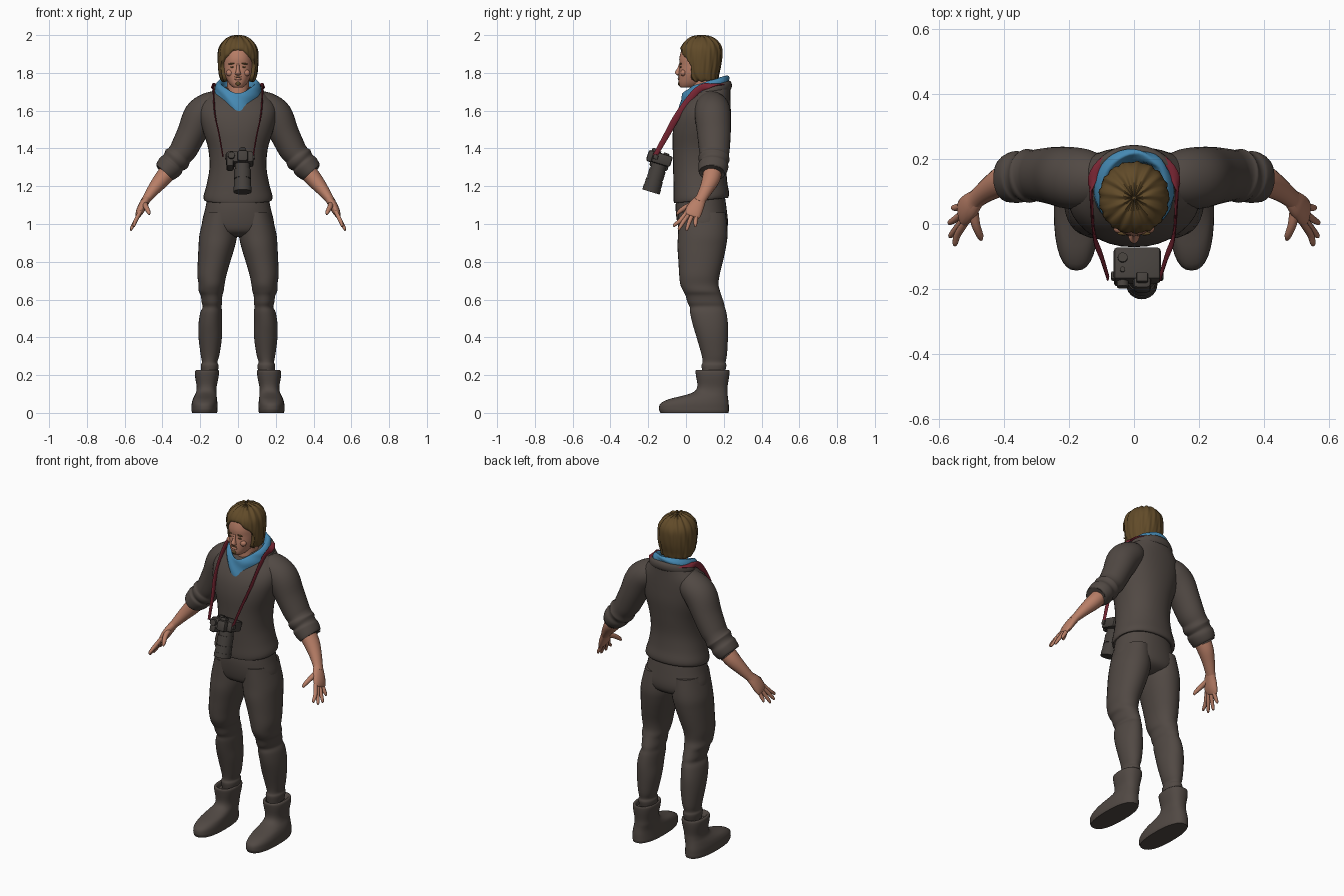
import bpy, bmesh, math
from mathutils import Vector, Matrix


def material(name, rgb):
    m = bpy.data.materials.new(name)
    m.diffuse_color = (*rgb, 1)
    return m


CLOTH = material("dark_cloth", (0.082, 0.066, 0.057))
SKIN = material("skin", (0.48, 0.21, 0.135))
HAIR = material("brown_hair", (0.12, 0.07, 0.022))
BLUE = material("blue_scarf", (0.06, 0.25, 0.45))
RED = material("red_strap", (0.20, 0.02, 0.035))
GEAR = material("camera_grey", (0.06, 0.052, 0.046))


def finish(name, bm, mat, angle=50):
    bmesh.ops.recalc_face_normals(bm, faces=bm.faces)
    me = bpy.data.meshes.new(name)
    bm.to_mesh(me)
    bm.free()
    me.materials.append(mat)
    ob = bpy.data.objects.new(name, me)
    bpy.context.collection.objects.link(ob)
    bpy.context.view_layer.objects.active = ob
    ob.select_set(True)
    bpy.ops.object.shade_smooth_by_angle(angle=math.radians(angle))
    ob.select_set(False)
    return ob


def smooth_rows(rows, steps):
    """Catmull-Rom interpolation of equal-length tuples."""
    out = []
    for i in range(len(rows) - 1):
        p0, p1, p2 = rows[max(i - 1, 0)], rows[i], rows[i + 1]
        p3 = rows[min(i + 2, len(rows) - 1)]
        for k in range(steps):
            t = k / steps
            out.append([0.5 * (2 * b + (c - a) * t + (2 * a - 5 * b + 4 * c - d) * t * t
                               + (3 * b - a - 3 * c + d) * t ** 3)
                        for a, b, c, d in zip(p0, p1, p2, p3)])
    return out + [list(rows[-1])]


def skin_rings(name, rings, mat, caps=True, closed=False, angle=50):
    bm = bmesh.new()
    vs = [[bm.verts.new(p) for p in r] for r in rings]
    n = len(vs[0])
    for a, b in zip(vs, vs[1:] + (vs[:1] if closed else [])):
        for j in range(n):
            bm.faces.new((a[j], a[(j + 1) % n], b[(j + 1) % n], b[j]))
    if caps and not closed:
        bm.faces.new(vs[0])
        bm.faces.new(vs[-1])
    return finish(name, bm, mat, angle)


def loft(name, rows, mat, s=1, n=32, p=2.2, steps=4, slope=0.0, shape=None, caps=True):
    """Horizontal sections: (z, centre x, half width, front y, back y)."""
    rings = []
    for z, cx, rx, y0, y1 in smooth_rows(rows, steps):
        ring = []
        for j in range(n):
            a = 2 * math.pi * j / n
            c, d = math.cos(a), math.sin(a)
            x = cx + rx * math.copysign(abs(c) ** (2 / p), c)
            dy = (y1 - y0) / 2 * math.copysign(abs(d) ** (2 / p), d)
            q = Vector((s * x, (y0 + y1) / 2 + dy, z + slope * dy))
            ring.append(shape(q, a) if shape else q)
        rings.append(ring)
    return skin_rings(name, rings, mat, caps)


def tube(name, path, mat, s=1, n=16, steps=4, closed=False):
    """Path points: (x, y, z, radius toward y, other radius)."""
    pts = path if closed else smooth_rows(path, steps)
    pos = [Vector((s * q[0], q[1], q[2])) for q in pts]
    rings = []
    for i, q in enumerate(pts):
        if closed:
            t = pos[(i + 1) % len(pos)] - pos[i - 1]
            u = Vector((0, 0, 1))
        else:
            t = pos[min(i + 1, len(pos) - 1)] - pos[max(i - 1, 0)]
            u = Vector((0, 1, 0))
        t.normalize()
        u = (u - t * u.dot(t)).normalized()
        w = t.cross(u)
        rings.append([pos[i] + u * q[3] * math.cos(2 * math.pi * j / n)
                      + w * q[4] * math.sin(2 * math.pi * j / n) for j in range(n)])
    return skin_rings(name, rings, mat, closed=closed)


def blob(name, loc, size, mat, rot=0.0):
    bm = bmesh.new()
    bmesh.ops.create_uvsphere(bm, u_segments=12, v_segments=8, radius=1)
    bm.transform(Matrix.Translation(loc) @ Matrix.Rotation(rot, 4, 'Y') @ Matrix.Diagonal((*size, 1)))
    return finish(name, bm, mat, 80)


# Sweater body, higher hem at the back
loft("sweater", [(1.13, 0, .165, -.05, .205), (1.125, 0, .178, -.062, .222), (1.15, 0, .182, -.066, .228),
                 (1.21, 0, .166, -.066, .218), (1.30, 0, .151, -.068, .214), (1.40, 0, .158, -.07, .225),
                 (1.50, 0, .188, -.07, .236), (1.58, 0, .205, -.055, .237), (1.64, 0, .195, -.025, .236),
                 (1.69, 0, .15, .015, .235), (1.725, 0, .115, .05, .235)], CLOTH, slope=.1)
# Folded collar
N = 40
tube("collar", [(.122 * math.cos(t), .13 + .098 * math.sin(t), 1.70 + .033 * math.sin(t), .026, .015)
                for t in (2 * math.pi * i / N for i in range(N))], CLOTH, closed=True)

# Trousers seat
loft("trouser_seat", [(1.15, 0, .16, -.05, .205), (1.08, 0, .174, -.055, .215), (1.0, 0, .19, -.045, .222),
                      (.955, 0, .16, -.025, .205), (.93, 0, .06, .03, .15)], CLOTH)

FINGERS = [("index", .005, -.06, .985, .55), ("middle", .024, -.035, .968, .563),
           ("ring", .043, .005, .965, .565), ("little", .06, .05, .985, .555)]

for s, side in ((1, "left"), (-1, "right")):
    # Trouser legs with baggy knees
    loft(side + "_trouser_leg",
         [(1.06, .095, .08, -.04, .21), (.95, .104, .099, -.042, .22), (.88, .113, .096, -.045, .212),
          (.80, .127, .086, -.04, .195), (.73, .138, .077, -.036, .178), (.68, .14, .069, -.03, .172),
          (.645, .142, .066, -.015, .18), (.62, .14, .057, -.002, .188), (.585, .138, .054, .008, .2),
          (.56, .137, .05, .02, .205), (.53, .142, .058, .022, .214), (.47, .147, .062, .035, .222),
          (.40, .147, .062, .056, .222), (.31, .148, .05, .082, .217), (.27, .15, .041, .088, .21),
          (.25, .15, .047, .082, .214), (.21, .15, .042, .088, .205)], CLOTH, s, p=2.1)
    # Boots
    loft(side + "_boot",
         [(.20, .163, .045, .08, .2), (.225, .163, .05, .062, .22), (.222, .164, .063, .05, .23),
          (.19, .165, .062, .054, .228), (.14, .166, .053, .06, .22), (.11, .168, .054, .04, .22),
          (.09, .172, .059, -.02, .221), (.073, .175, .064, -.09, .223), (.05, .177, .068, -.135, .226),
          (.025, .177, .069, -.143, .227), (.012, .177, .069, -.141, .227), (0, .177, .066, -.135, .224)],
         CLOTH, s, p=2.4, steps=3)
    # Sleeves with rolled cuffs
    tube(side + "_sleeve",
         [(.10, .135, 1.635, .075, .072), (.15, .138, 1.615, .092, .083), (.2, .142, 1.57, .095, .09),
          (.245, .148, 1.48, .089, .078), (.285, .15, 1.40, .082, .073), (.31, .15, 1.365, .078, .068),
          (.325, .148, 1.345, .083, .075), (.343, .147, 1.325, .074, .066), (.357, .145, 1.308, .08, .071),
          (.38, .14, 1.283, .075, .065), (.39, .139, 1.272, .068, .056), (.38, .14, 1.283, .05, .045)],
         CLOTH, s, n=28)
    # Forearms and hands
    tube(side + "_forearm", [(.35, .145, 1.30, .05, .047), (.40, .133, 1.24, .048, .044),
                             (.445, .108, 1.185, .037, .034), (.482, .08, 1.135, .03, .024),
                             (.497, .065, 1.115, .032, .022)], SKIN, s)
    tube(side + "_palm", [(.478, .085, 1.14, .026, .021), (.50, .06, 1.105, .04, .023),
                          (.518, .042, 1.07, .045, .021), (.53, .032, 1.045, .042, .014),
                          (.532, .03, 1.04, .03, .008)], SKIN, s)
    for nm, ky, ty, tz, tx in FINGERS:
        tube(f"{side}_{nm}_finger", [(.518, ky, 1.065, .011, .011), (.542, (ky + ty) / 2 - .004, 1.018, .0115, .011),
                                     (tx, ty, tz + .01, .0085, .008), (tx, ty, tz, .004, .004)], SKIN, s, n=10)
    tube(side + "_thumb", [(.495, .05, 1.11, .016, .016), (.487, .0, 1.09, .014, .014),
                           (.474, -.035, 1.065, .011, .011), (.47, -.048, 1.05, .005, .005)], SKIN, s, n=10)
    # Strap halves meeting behind the neck
    tube(side + "_strap", [(0, .215, 1.735, .01, .006), (.085, .2, 1.738, .012, .006), (.128, .14, 1.735, .016, .006),
                           (.13, .06, 1.708, .018, .005), (.122, -.04, 1.58, .018, .004),
                           (.1, -.1, 1.475, .016, .004), (.08, -.165, 1.36, .012, .004)], RED, s, n=10)
    # Brows, eyes and ears
    blob(side + "_brow", (s * .033, -.029, 1.849), (.019, .006, .004), HAIR, s * .12)
    blob(side + "_eye", (s * .032, -.028, 1.831), (.012, .005, .004), HAIR)
    blob(side + "_cheek", (s * .042, -.014, 1.80), (.022, .016, .018), SKIN)

# Head and neck
loft("neck", [(1.60, 0, .065, .03, .18), (1.70, 0, .058, .025, .16), (1.80, 0, .058, .03, .16)], SKIN)
loft("head", [(1.722, 0, .02, -.022, .03), (1.727, 0, .032, -.032, .06), (1.745, 0, .048, -.038, .10),
              (1.77, 0, .062, -.039, .13), (1.80, 0, .073, -.038, .15), (1.84, 0, .078, -.034, .16),
              (1.88, 0, .078, -.035, .165), (1.93, 0, .07, -.02, .15), (1.965, 0, .04, .01, .12)], SKIN)
loft("nose", [(1.787, 0, .008, -.046, -.02), (1.793, 0, .017, -.054, -.02), (1.803, 0, .013, -.06, -.02),
              (1.825, 0, .008, -.046, -.02), (1.85, 0, .007, -.037, -.02)], SKIN, n=14)
blob("lips", (0, -.037, 1.768), (.02, .007, .007), SKIN)
blob("moustache", (0, -.039, 1.779), (.019, .004, .0025), HAIR)
blob("goatee", (0, -.036, 1.743), (.013, .006, .012), HAIR)


# Hair with strand grooves, open around the face
def hair_shape(q, a):
    g = 1 + .018 * math.sin(17 * a + 14 * q.z) + .012 * math.sin(29 * a - 25 * q.z)
    x, y = q.x * g, .08 + (q.y - .08) * g
    edge = -.045 + .072 * min(1, max(0, (1.945 - q.z - .35 * abs(x)) / .07))
    return Vector((x, max(y, edge), q.z + .004 * math.sin(13 * a)))


loft("hair", [(1.765, 0, .06, .05, .14), (1.757, 0, .086, .02, .165), (1.79, 0, .1, -.01, .174),
              (1.84, 0, .106, -.025, .186), (1.89, 0, .107, -.03, .191), (1.93, 0, .101, -.028, .189),
              (1.96, 0, .084, -.012, .174), (1.983, 0, .058, .015, .148), (1.994, 0, .03, .045, .115),
              (1.996, 0, .006, .075, .085)], HAIR, n=96, p=2.1, shape=hair_shape)


# Neck scarf with a pointed front
def scarf_shape(q, a):
    f = max(0, -math.sin(a))
    low = min(1, max(0, (1.745 - q.z) / .085))
    fold = .004 * math.sin(5 * a + 120 * q.z)
    return Vector((q.x * (1 - .25 * f ** 2 * low), q.y + fold - .014 * f ** 4 * low, q.z - .085 * low * f ** 3))


loft("scarf", [(1.70, 0, .07, .015, .18), (1.74, 0, .085, .0, .2), (1.752, 0, .1, -.012, .215),
               (1.735, 0, .118, -.022, .228), (1.70, 0, .124, -.026, .225), (1.665, 0, .118, -.026, .205),
               (1.655, 0, .09, .0, .18)], BLUE, n=48, p=2.1, slope=.3, shape=scarf_shape)

# Hanging camera, lens pointing down
HANG = Matrix.Translation((.01, -.135, 1.335)) @ Matrix.Rotation(math.radians(-17), 4, 'X')


def gear_box(name, loc, size, bevel):
    bm = bmesh.new()
    bmesh.ops.create_cube(bm, size=1)
    bm.transform(Matrix.Diagonal((*size, 1)))
    bmesh.ops.bevel(bm, geom=bm.edges[:], offset=bevel, segments=2, affect='EDGES', profile=.5)
    bm.transform(HANG @ Matrix.Translation(loc))
    return finish(name, bm, GEAR, 35)


def gear_disc(name, loc, r, depth, axis='Z'):
    bm = bmesh.new()
    bmesh.ops.create_cone(bm, cap_ends=True, segments=24, radius1=r, radius2=r, depth=depth)
    turn = Matrix.Rotation(math.pi / 2, 4, 'X') if axis == 'Y' else Matrix.Identity(4)
    bm.transform(HANG @ Matrix.Translation(loc) @ turn)
    return finish(name, bm, GEAR, 35)


gear_box("camera_body", (0, .005, .01), (.145, .105, .06), .012)
gear_box("camera_grip", (-.052, 0, -.015), (.04, .1, .06), .012)
gear_box("viewfinder_hump", (.015, -.055, .008), (.055, .04, .062), .012)
gear_box("eyepiece", (.015, -.045, .045), (.036, .03, .02), .005)
for i, (z, r, d) in enumerate([(-.035, .04, .04), (-.075, .044, .05), (-.103, .041, .012),
                               (-.128, .046, .044), (-.16, .048, .026)]):
    gear_disc(f"lens_ring_{i + 1}", (.014, 0, z), r, d)
gear_disc("mode_dial", (-.045, -.055, .012), .018, .02, 'Y')
gear_disc("rear_wheel", (-.045, .02, .042), .015, .012)
gear_disc("rear_button", (-.045, -.018, .042), .008, .01)
for s in (1, -1):
    gear_box("strap_lug", (s * .074, -.03, .012), (.012, .025, .025), .004)
